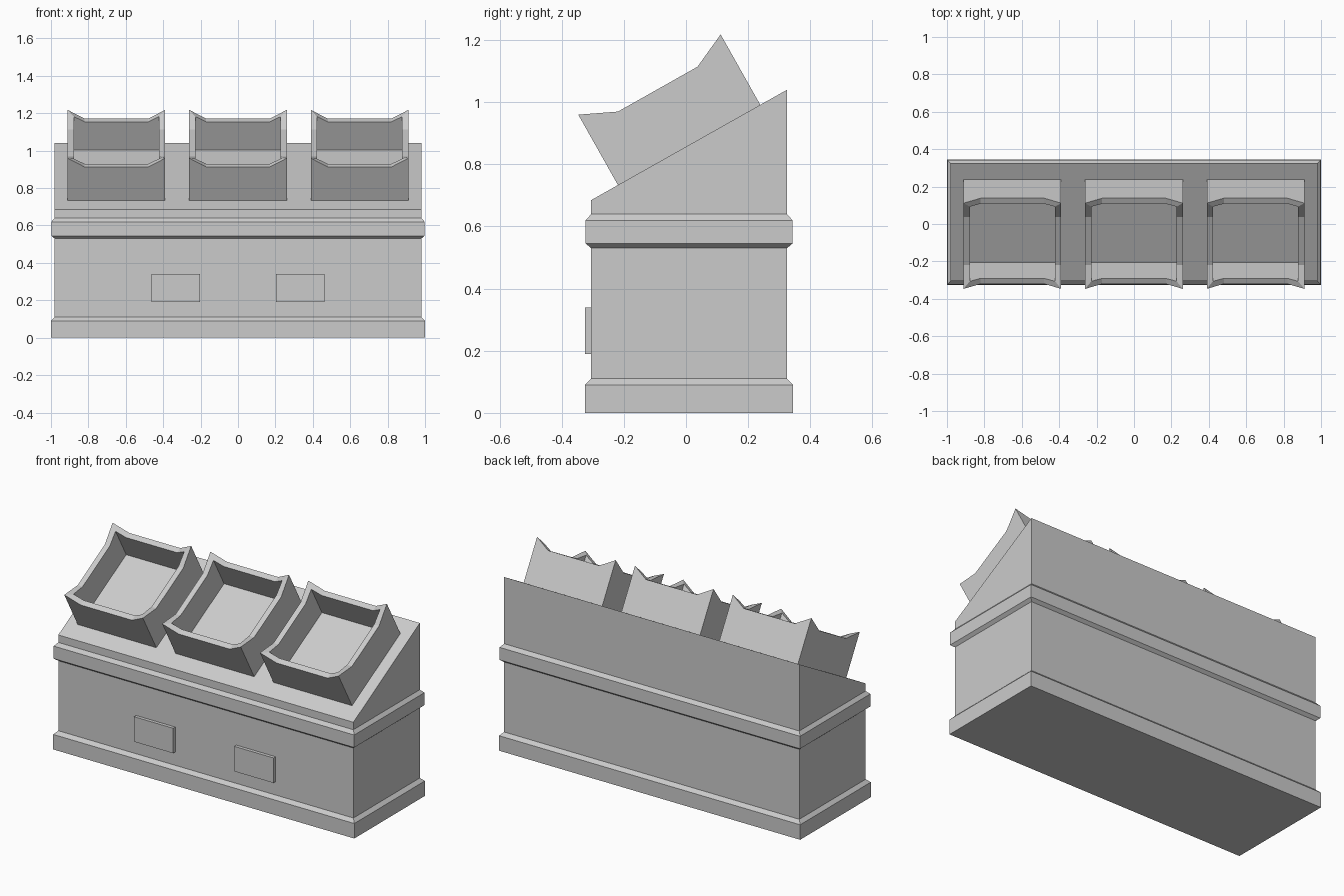
import bpy
import bmesh
from math import atan2
from mathutils import Matrix

if "Cube" in bpy.data.objects:
    bpy.data.objects.remove(bpy.data.objects["Cube"])

HALF_X, FRONT, BACK = 0.98, -0.305, 0.325
FRONT_TOP, BACK_TOP = 0.685, 1.04
SLOPE = atan2(BACK_TOP - FRONT_TOP, BACK - FRONT)


def finish(name, bm):
    bmesh.ops.recalc_face_normals(bm, faces=bm.faces[:])
    mesh = bpy.data.meshes.new(name)
    bm.to_mesh(mesh)
    bm.free()
    obj = bpy.data.objects.new(name, mesh)
    bpy.context.collection.objects.link(obj)
    return obj


def ring(bm, offset, z_front, z_back):
    x, f, b = HALF_X + offset, FRONT - offset, BACK + offset
    return [bm.verts.new(p) for p in
            ((-x, f, z_front), (x, f, z_front), (x, b, z_back), (-x, b, z_back))]


# Counter: stacked rings make plinth, body, trim band and sloped top
bm = bmesh.new()
profile = [(0, .02), (.09, .02), (.11, 0), (.53, 0), (.545, .018), (.62, .018), (.64, 0)]
rings = [ring(bm, off, z, z) for z, off in profile]
rings.append(ring(bm, 0, FRONT_TOP, BACK_TOP))
for a, b in zip(rings, rings[1:]):
    for i in range(4):
        j = (i + 1) % 4
        bm.faces.new((a[i], a[j], b[j], b[i]))
bm.faces.new(rings[0])
bm.faces.new(rings[-1])
finish("counter", bm)


# Front plates
for side, x in (("left", -0.333), ("right", 0.333)):
    bm = bmesh.new()
    bmesh.ops.create_cube(bm, size=1, matrix=Matrix.Translation((x, -0.314, 0.265))
                          @ Matrix.Diagonal((0.26, 0.022, 0.15, 1)))
    finish(side + "_front_plate", bm)


def rim(bm, hx, hy, corner_z, dip_z, fx=0.17, fy=0.147):
    """Twelve-point rim, high at the corners and dipped along each side."""
    pts = [(-hx, -hy, corner_z), (-fx, -hy, dip_z), (fx, -hy, dip_z),
           (hx, -hy, corner_z), (hx, -fy, dip_z), (hx, fy, dip_z),
           (hx, hy, corner_z), (fx, hy, dip_z), (-fx, hy, dip_z),
           (-hx, hy, corner_z), (-hx, fy, dip_z), (-hx, -fy, dip_z)]
    return [bm.verts.new(p) for p in pts]


def make_bin(name, x):
    bm = bmesh.new()
    outer = rim(bm, 0.261, 0.263, 0.26, 0.206)
    inner = rim(bm, 0.228, 0.229, 0.238, 0.206)
    for i in range(12):
        j = (i + 1) % 12
        bm.faces.new((outer[i], outer[j], inner[j], inner[i]))
    # outside walls with underside, inside walls with floor
    for top, hx, hy, z in ((outer, 0.261, 0.263, 0), (inner, 0.228, 0.229, 0.033)):
        base = [bm.verts.new((sx * hx, sy * hy, z))
                for sx, sy in ((-1, -1), (1, -1), (1, 1), (-1, 1))]
        bm.faces.new(base)
        for s in range(4):
            edge = [top[(3 * s + k) % 12] for k in range(4)]
            bm.faces.new([base[(s + 1) % 4], base[s]] + edge)
    bin_obj = finish(name, bm)
    bin_obj.location = (x, 0.01, (FRONT_TOP + BACK_TOP) / 2)
    bin_obj.rotation_euler.x = SLOPE


# Three bins standing on the sloped top
for side, x in (("left", -0.65), ("middle", 0), ("right", 0.65)):
    make_bin(side + "_bin", x)
